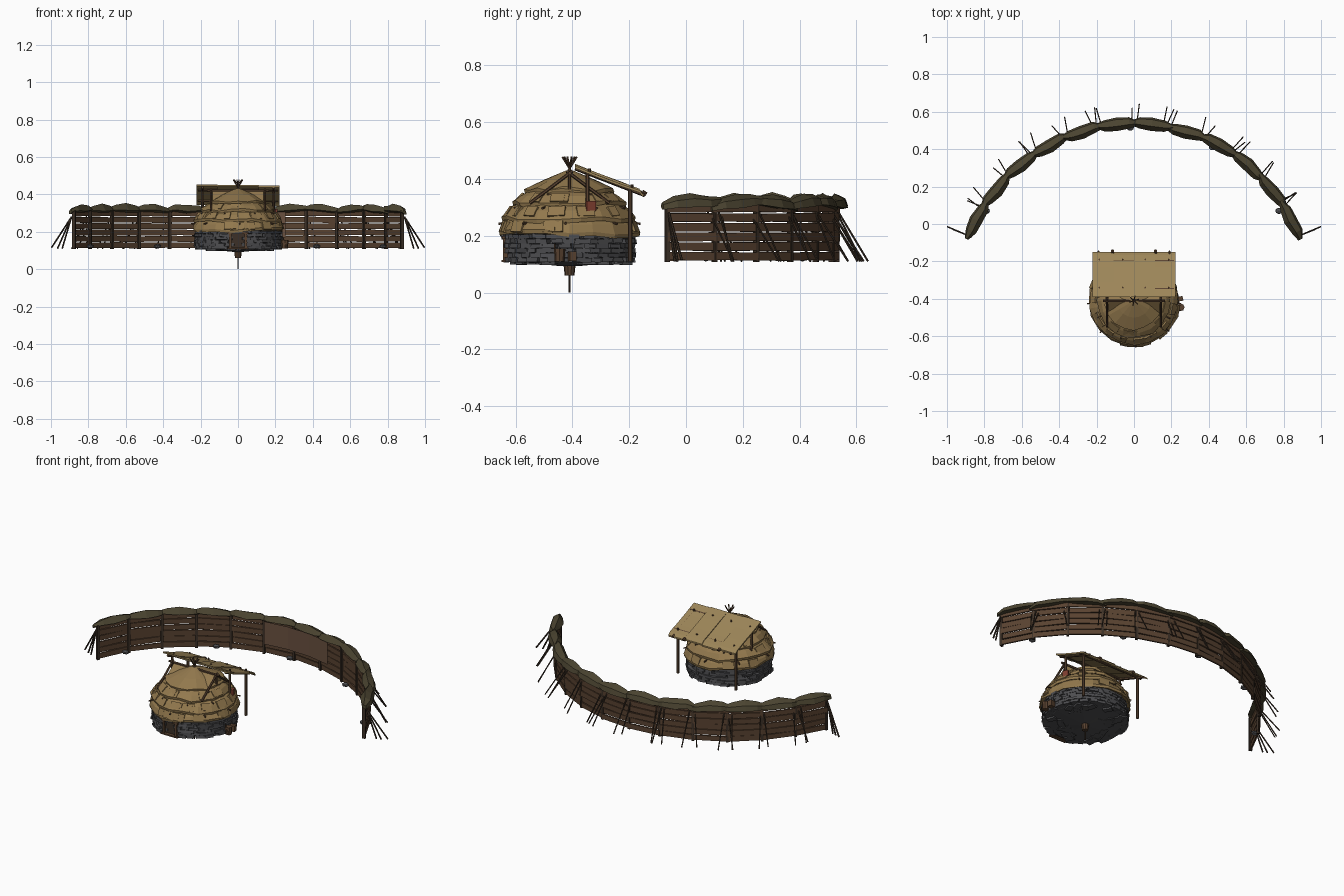
import bpy, bmesh, random
from math import sin, cos, pi, radians
from mathutils import Matrix, Vector

if "Cube" in bpy.data.objects:
    bpy.data.objects.remove(bpy.data.objects["Cube"])
random.seed(4)
J = lambda s: random.uniform(-s, s)
CY = -0.41          # hut centre, also centre of the fence arc
R = 0.945           # fence radius


def mat(name, c):
    m = bpy.data.materials.new(name)
    m.diffuse_color = (*c, 1)
    m.use_nodes = True
    m.node_tree.nodes["Principled BSDF"].inputs["Base Color"].default_value = m.diffuse_color
    return m


WOOD = mat("wood", (.10, .055, .03))
DARK = mat("dark_wood", (.045, .03, .02))
THATCH = mat("thatch", (.29, .19, .075))
TAN = mat("canopy_tan", (.34, .24, .10))
STONE = mat("stone", (.075, .075, .08))
MOSS = mat("moss", (.07, .058, .03))
HIDE = mat("hide", (.14, .08, .05))
RED = mat("red", (.22, .05, .03))


class Part:
    """Collects primitives into one named flat-shaded object."""
    def __init__(self, name, material):
        self.name, self.m, self.bm = name, material, bmesh.new()

    def box(self, loc, size, rz=0, rx=0, ry=0):
        M = (Matrix.Translation(loc) @ Matrix.Rotation(rz, 4, 'Z') @ Matrix.Rotation(rx, 4, 'X')
             @ Matrix.Rotation(ry, 4, 'Y') @ Matrix.Diagonal((*size, 1)))
        return bmesh.ops.create_cube(self.bm, size=1, matrix=M)['verts']

    def stick(self, a, b, r, r2=None, n=6):
        a, b = Vector(a), Vector(b)
        d = b - a
        M = Matrix.Translation((a + b) / 2) @ d.to_track_quat('Z', 'Y').to_matrix().to_4x4()
        bmesh.ops.create_cone(self.bm, cap_ends=True, segments=n, radius1=r,
                              radius2=r if r2 is None else r2, depth=d.length, matrix=M)

    def loft(self, rings, cap=True):
        vs = [[self.bm.verts.new(p) for p in ring] for ring in rings]
        n = len(vs[0])
        for a, b in zip(vs, vs[1:]):
            for i in range(n):
                self.bm.faces.new((a[i], a[(i + 1) % n], b[(i + 1) % n], b[i]))
        if cap:
            self.bm.faces.new(vs[0][::-1])
            self.bm.faces.new(vs[-1])

    def done(self):
        bmesh.ops.recalc_face_normals(self.bm, faces=self.bm.faces)
        me = bpy.data.meshes.new(self.name)
        self.bm.to_mesh(me)
        self.bm.free()
        me.materials.append(self.m)
        bpy.context.collection.objects.link(bpy.data.objects.new(self.name, me))


def polar(a, r, z):
    return Vector((r * cos(a), CY + r * sin(a), z))


# ---------- curved palisade ----------
N = 12
A0, A1 = radians(21.4), radians(158.6)
step = (A1 - A0) / N
planks, posts = Part("fence_planks", WOOD), Part("fence_posts", DARK)
caps, braces = Part("fence_moss_caps", MOSS), Part("fence_braces", DARK)
rocks = Part("fence_rocks", STONE)
for k in range(N + 1):
    a = A0 + k * step
    posts.box(polar(a, R - .004, .21), (.018, .014, .205), a)
    # pairs of leaning props outside the wall
    for s in ((-.012, .012, .03) if k % 2 else (-.015, .01)):
        if k not in (0, N):
            f = a + s + J(.006)
            braces.stick(polar(f, R, .27 + J(.02)), polar(f + J(.03), R + .095 + J(.015), .11), .0035)
    if k == N:
        break
    m = a + step / 2
    rc = R * cos(step / 2)
    for i in range(6):
        planks.box(polar(m, rc + J(.003), .128 + i * .034), (.009, R * step * 1.01, .03 + J(.002)),
                   m, J(.016))
    # lumpy turf cap over each panel
    t, rad = Vector((-sin(m), cos(m), 0)), Vector((cos(m), sin(m), 0))
    rings = []
    tilt = J(.012)
    for u, w, h in ((-.115, .012, .012), (-.07, .03, .026), (0, .036, .036), (.065, .03, .026), (.115, .01, .012)):
        c = polar(m, rc + .004 + J(.005), .312 + tilt * u * 8 + J(.004)) + t * u
        rings.append([c - rad * w, c - rad * w * .3 + Vector((0, 0, h + J(.004))),
                      c + rad * w * .7 + Vector((0, 0, h * .5)), c + rad * w - Vector((0, 0, .012)),
                      c - Vector((0, 0, .012))])
    caps.loft(rings)
# end props
for s in (-1, 1):
    for x, y, z in ((.997, -.015, .115), (.965, -.03, .11), (.94, -.04, .11)):
        braces.stick((s * .89, -.06, .28), (s * x, y, z), .0045)
for x, y in ((-.79, .07), (-.43, .41), (-.02, .515), (.42, .41), (.775, .07)):
    bmesh.ops.create_icosphere(rocks.bm, subdivisions=1, radius=.02,
                               matrix=Matrix.Translation((x, y, .122)) @ Matrix.Diagonal((1.1, .9, .65, 1)))
for p in (planks, posts, caps, braces, rocks):
    p.done()
# hide sheet hung inside the wall
sheet = Part("hide_sheet", HIDE)
cols = [radians(d) for d in (101, 92, 83, 74)]
for a, b in zip(cols, cols[1:]):
    sheet.bm.faces.new([sheet.bm.verts.new(polar(*q)) for q in
                        ((a, .925, .17), (b, .925, .17), (b, .925, .305), (a, .925, .305))])
sheet.done()

# ---------- stone base ----------
wall = Part("stone_wall", STONE)
for row in range(6):
    n = 30
    for i in range(n):
        a = 2 * pi * (i + row * .5 + J(.2)) / n
        if row < 5 and abs((a % (2 * pi)) - 1.5 * pi) < .15:
            continue
        for v in wall.box(polar(a, .213 + J(.008), .115 + row * .0165),
                          (.035, .05 + J(.01), .0155), a + J(.06), J(.05)):
            v.co += Vector((J(.003), J(.003), J(.0015)))
wall.stick((0, CY, .11), (0, CY, .2), .205, n=20)
wall.done()
floor = Part("stone_floor", STONE)
floor.loft([[polar(2 * pi * i / 16, r, z) for i in range(16)]
            for r, z in ((.215, .115), (.2, .108), (.1, .1), (.03, .093))])
for i in range(40):
    floor.box(polar(random.random() * 6.28, .2 * random.random() ** .5, .105), (.05, .035, .012), J(3), J(.08))
floor.done()

# ---------- layered thatch ----------
th = Part("thatch_tiers", THATCH)
S = 18
for e, (r, z, r2, z2, drop) in enumerate(((.243, .2, .215, .262, .01), (.232, .25, .185, .312, .008),
                                          (.196, .304, .14, .36, .008), (.155, .348, .012, .43, .008))):
    jr = [(J(.007), J(drop)) for _ in range(S)]
    ang = [2 * pi * (i + e * .5) / S for i in range(S)]
    th.loft([[polar(a, r - .04, z + .012) for a in ang],
             [polar(a, r + j[0], z + j[1]) for a, j in zip(ang, jr)],
             [polar(a, r + .003 + j[0], z + .014 + j[1]) for a, j in zip(ang, jr)],
             [polar(a, (r + r2) / 2 + .007, (z + z2) / 2 + .008) for a in ang],
             [polar(a, r2, z2) for a in ang]])
# loose straw slabs
for i in range(34):
    a, (r, z, t) = J(pi), random.choice(((.236, .232, .35), (.214, .285, .6), (.175, .332, .8)))
    th.box(polar(a, r, z), (.012, .05 + J(.015), .04), a, J(.08), -t)
th.done()

# ---------- side gables and ridge poles ----------
gab, gp = Part("gable_thatch", THATCH), Part("gable_poles", WOOD)
gab.loft([[(x, CY - .085, .345), (x, CY, .418), (x, CY + .085, .345)] for x in (-.135, .135)])
for s in (-1, 1):
    x = s * .145
    for d in (-1, 1):
        gp.stick((x, CY - d * .01, .428), (x, CY + d * .14, .315), .006)
    gp.stick((x, CY - .08, .345), (x, CY + .08, .345), .004)
    gp.stick((x, CY, .33), (x, CY, .42), .005)
gp.stick((-.165, CY, .42), (.165, CY, .42), .007)
for i in range(6):
    a = i * pi / 3 + .3
    gp.stick(polar(a + pi, .02, .405), polar(a, .026, .478), .0035)
for i in range(16):   # pegs poking out of the thatch
    a = 2 * pi * i / 16 + J(.1)
    r, z = ((.2, .25), (.165, .305))[i % 2]
    gp.stick(polar(a, r, z), polar(a, r + .05, z - .008), .004)
gab.done()
gp.done()

# ---------- rear canopy ----------
can, fr = Part("canopy_sheets", TAN), Part("canopy_frame", WOOD)
for i, x in enumerate((-.165, -.055, .055, .165)):
    lift = (.003, -.002, .002, -.003)[i]
    rings = []
    for y, z in ((-.39, .45), (-.31, .418), (-.23, .388), (-.165, .364), (-.15, .348)):
        z += lift + J(.002)
        rings.append([(x - .056, y, z), (x + .056, y, z), (x + .056, y, z - .009), (x - .056, y, z - .009)])
    can.loft(rings)
for s in (-1, 1):
    fr.stick((s * .19, -.197, .11), (s * .19, -.197, .37), .008)
    fr.stick((s * .19, -.347, .3), (s * .19, -.347, .425), .007)
    fr.stick((s * .19, -.39, .437), (s * .19, -.145, .343), .007)
    fr.stick((s * .115, -.155, .355), (s * .115, -.14, .345), .008)
    for y, z in ((-.19, .377), (-.34, .433)):
        for x in (.185, .06):
            fr.stick((s * x, y, z - .01), (s * x, y, z + .004), .005)
fr.stick((-.215, -.197, .366), (.215, -.197, .366), .007)
fr.stick((-.215, -.347, .423), (.215, -.347, .423), .007)
can.done()
fr.done()

# ---------- doorway ----------
door, df = Part("door_panel", DARK), Part("door_frame", WOOD)
door.box((0, -.625, .15), (.075, .01, .075))
for s in (-1, 1):
    df.box((s * .041, -.634, .15), (.012, .022, .085))
df.box((0, -.635, .194), (.11, .026, .012))
df.box((0, -.637, .111), (.11, .024, .008))
door.done()
df.done()

# ---------- hanging bucket and rod under the floor ----------
bk = Part("hanging_bucket", WOOD)
bk.stick((0, CY, .06), (0, CY, .112), .017, .023, 10)
bk.stick((0, CY, .1), (0, CY, .106), .026, n=10)
bk.done()
rod = Part("bucket_rod", DARK)
rod.stick((0, CY, 0), (0, CY, .07), .0035)
rod.done()

# ---------- clutter on the right side ----------
cl = Part("side_barrel", WOOD)
cl.stick((.25, -.445, .11), (.25, -.445, .155), .017, .02, 8)
cl.box((.247, -.40, .128), (.03, .025, .035), .2)
cl.stick((.262, -.46, .065 + .045), (.24, -.462, .17), .003)
cl.done()
sh = Part("side_cloth", RED)
sh.box((.2, -.335, .305), (.012, .035, .035), .35)
sh.done()
